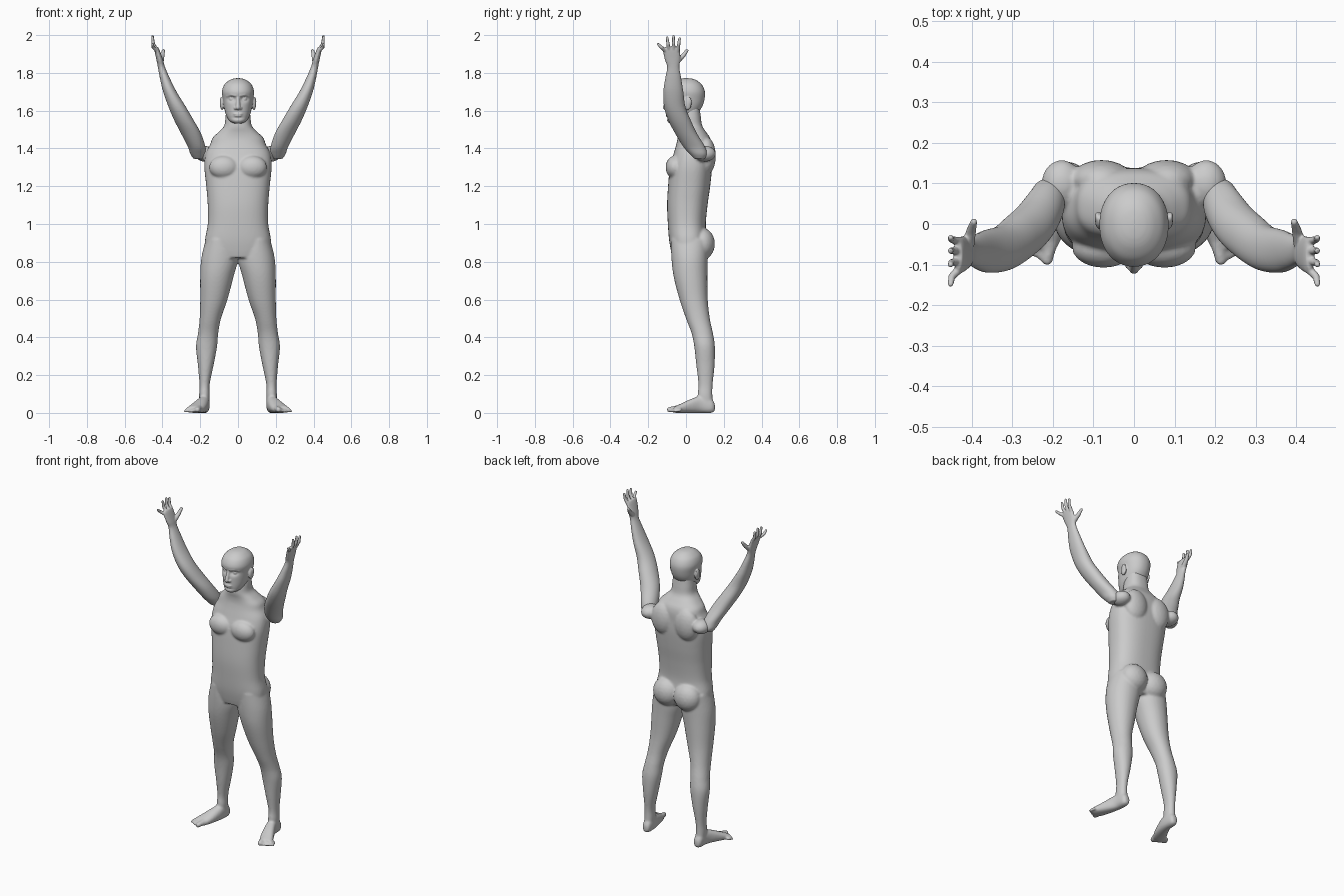
import bpy, bmesh, math
from mathutils import Vector, Matrix


def catmull(p0, p1, p2, p3, t):
    return [0.5 * (2 * b + (c - a) * t + (2 * a - 5 * b + 4 * c - d) * t * t
                   + (3 * b - a - 3 * c + d) * t ** 3) for a, b, c, d in zip(p0, p1, p2, p3)]


def loft(bm, rings, s=1, axis='Z', e=2.2, seg=40, steps=5):
    """Skin rounded sections (t, a0, a1, b0, b1) along an axis; s=-1 flips x."""
    path = []
    for i in range(len(rings) - 1):
        q = [rings[max(0, min(len(rings) - 1, i + k))] for k in (-1, 0, 1, 2)]
        path += [catmull(*q, j / steps) for j in range(steps)]
    path.append(rings[-1])
    loops = []
    for t, a0, a1, b0, b1 in path:
        loop = []
        for k in range(seg):
            c, n = math.cos(2 * math.pi * k / seg), math.sin(2 * math.pi * k / seg)
            a = (a0 + a1) / 2 + (a1 - a0) / 2 * math.copysign(abs(c) ** (2 / e), c)
            b = (b0 + b1) / 2 + (b1 - b0) / 2 * math.copysign(abs(n) ** (2 / e), n)
            loop.append(bm.verts.new((s * a, b, t) if axis == 'Z' else (s * a, t, b)))
        loops.append(loop)
    for l0, l1 in zip(loops, loops[1:]):
        for k in range(seg):
            m = (k + 1) % seg
            bm.faces.new((l0[k], l0[m], l1[m], l1[k]))
    bm.faces.new(loops[0][::-1])
    bm.faces.new(loops[-1])


def ball(bm, c, r, sub=3):
    r = (r, r, r) if isinstance(r, float) else r
    bmesh.ops.create_icosphere(bm, subdivisions=sub, radius=1,
                               matrix=Matrix.Translation(c) @ Matrix.Diagonal((*r, 1)))


def digit(bm, pts, r0, r1, n=9):
    """Tapered chain of balls along a polyline."""
    pts = [Vector(p) for p in pts]
    total = (len(pts) - 1) * n
    for i in range(total + 1):
        k = min(i // n, len(pts) - 2)
        ball(bm, pts[k].lerp(pts[k + 1], i / n - k), r0 + (r1 - r0) * i / total, 2)


def finish(name, bm, voxel, smooth, mirror=False):
    """Fuse overlapping volumes into one soft skin."""
    bmesh.ops.recalc_face_normals(bm, faces=bm.faces)
    me = bpy.data.meshes.new(name)
    bm.to_mesh(me)
    bm.free()
    ob = bpy.data.objects.new(name, me)
    bpy.context.collection.objects.link(ob)
    rm = ob.modifiers.new("fuse", 'REMESH')
    rm.mode = 'VOXEL'
    rm.voxel_size = voxel
    rm.use_smooth_shade = True
    sm = ob.modifiers.new("soften", 'SMOOTH')
    sm.factor = 0.5
    sm.iterations = smooth
    if mirror:
        mr = ob.modifiers.new("mirror", 'MIRROR')
        mr.use_mirror_merge = False
    return ob


# torso and neck
bm = bmesh.new()
torso = [(.82, .15, -.07, .09), (.86, .172, -.08, .105), (.92, .174, -.09, .11), (1.0, .16, -.096, .105),
         (1.1, .16, -.1, .114), (1.2, .168, -.095, .128), (1.3, .178, -.085, .138),
         (1.37, .172, -.066, .138), (1.42, .148, -.052, .137), (1.455, .135, -.045, .128),
         (1.485, .105, -.045, .108), (1.52, .073, -.05, .086), (1.57, .066, -.045, .078),
         (1.62, .06, -.03, .072)]
loft(bm, [(z, -w, w, f, b) for z, w, f, b in torso], e=2.45, seg=56)
leg = [(.92, .02, .17, -.08, .12), (.82, .0, .194, -.077, .115), (.72, .024, .2, -.065, .113),
       (.6, .056, .2, -.034, .115), (.5, .09, .203, 0, .126), (.42, .105, .212, .03, .143),
       (.35, .111, .222, .044, .153), (.25, .13, .212, .055, .151), (.15, .15, .204, .066, .141),
       (.09, .15, .206, .062, .14), (.03, .153, .203, .075, .145)]
foot = [(.153, .163, .19, .012, .045), (.135, .152, .203, 0, .075), (.08, .15, .21, 0, .09),
        (.03, .158, .232, 0, .075), (-.02, .172, .258, 0, .052), (-.06, .19, .278, 0, .034)]
for s in (1, -1):
    # chest, shoulder blade and buttock masses
    ball(bm, (s * .075, -.058, 1.3), (.078, .05, .062))
    ball(bm, (s * .08, .108, 1.36), (.078, .05, .1))
    ball(bm, (s * .072, .085, .895), (.085, .068, .085))
    # folded shoulder lump behind the arm
    ball(bm, (s * .178, .1, 1.372), (.05, .058, .042))
    # legs and feet
    loft(bm, leg, s, e=2.1)
    loft(bm, foot, s, axis='Y', e=2.4)
    for i in range(5):
        r = .017 if i == 0 else .0125 - .0008 * i
        x, y = s * (.206 + .0165 * i), -.05 + .005 * i
        digit(bm, [(x, y, r + .006), (x + s * .008, y - .038 + .003 * i, r)], r, r * .9, 5)
finish("body", bm, .0065, 5)

# head
bm = bmesh.new()
head = [(1.533, .022, -.088, -.04), (1.547, .046, -.1, .01), (1.58, .064, -.101, .055),
        (1.62, .074, -.101, .085), (1.66, .08, -.1, .098), (1.7, .085, -.105, .1),
        (1.735, .074, -.09, .086), (1.757, .052, -.064, .062), (1.768, .03, -.038, .038),
        (1.772, .008, -.012, .012)]
loft(bm, [(z, -w, w, f, b) for z, w, f, b in head], e=2.15, seg=72, steps=7)
for v in bm.verts:
    # eye sockets and hollow below the lips
    if v.co.y < -.03:
        dx, dz = (abs(v.co.x) - .033) / .02, (v.co.z - 1.663) / .014
        v.co.y += .017 * math.exp(-dx * dx - dz * dz)
        v.co.y += .006 * math.exp(-(v.co.x / .03) ** 2 - ((v.co.z - 1.562) / .006) ** 2)
# nose, lips
digit(bm, [(0, -.096, 1.665), (0, -.111, 1.617)], .009, .013)
ball(bm, (0, -.098, 1.582), (.026, .01, .005))
ball(bm, (0, -.097, 1.572), (.022, .01, .0055))
for s in (1, -1):
    ball(bm, (s * .013, -.102, 1.613), (.009, .01, .008))
    ball(bm, (s * .033, -.073, 1.662), .0145)
    digit(bm, [(s * .012, -.099, 1.68), (s * .035, -.093, 1.684), (s * .058, -.072, 1.677)], .006, .005)
    # ears
    ball(bm, (s * .085, .008, 1.637), (.011, .021, .034))
    ball(bm, (s * .09, .016, 1.648), (.007, .014, .024))
finish("head", bm, .004, 3)

# raised arm with hand
bm = bmesh.new()
arm = [(1.345, .185, .235, .045, .1), (1.37, .172, .252, .02, .112), (1.41, .173, .266, -.015, .1),
       (1.48, .196, .302, -.058, .058), (1.55, .235, .338, -.094, .025), (1.62, .276, .368, -.116, -.003),
       (1.7, .325, .396, -.12, -.014), (1.77, .36, .413, -.11, -.025), (1.83, .386, .424, -.1, -.035),
       (1.87, .397, .432, -.112, -.03), (1.92, .415, .443, -.122, -.032), (1.937, .424, .444, -.112, -.042)]
loft(bm, arm, e=2.1)
fingers = [(-.043, -.034, 1.982), (-.066, -.066, 1.993), (-.09, -.1, 1.987), (-.111, -.148, 1.952)]
for base, tip, top in fingers:
    mid = (base + tip) / 2
    digit(bm, [(.43, base, 1.918), (.449, mid, (1.918 + top) / 2), (.452, tip, top)], .011, .0078)
digit(bm, [(.408, -.048, 1.862), (.401, -.016, 1.89), (.395, .005, 1.918)], .016, .009)
finish("arm_and_hand", bm, .004, 3, mirror=True)
